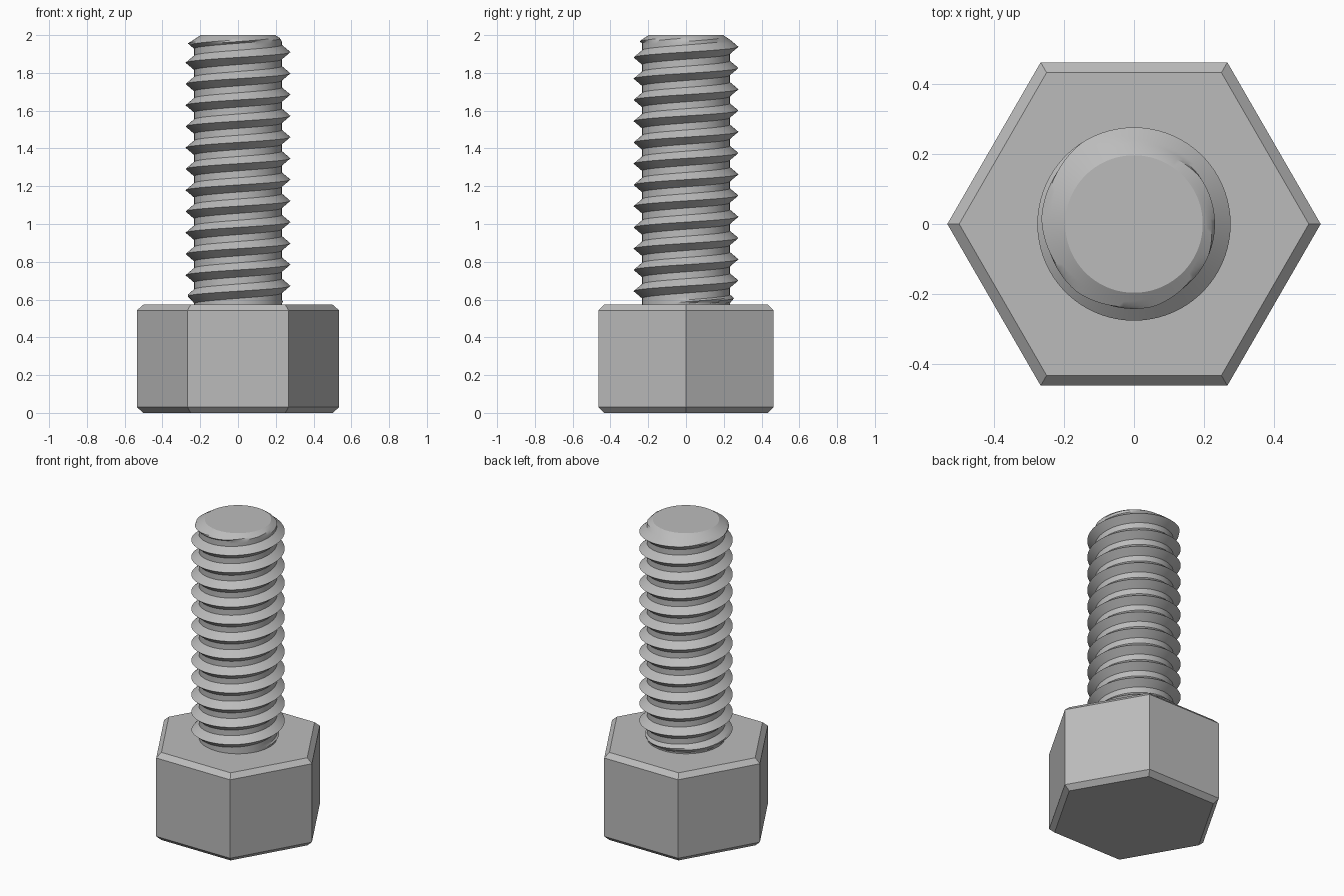
import bpy, bmesh
from math import pi, cos, sin, radians

if "Cube" in bpy.data.objects:
    bpy.data.objects.remove(bpy.data.objects["Cube"])

STEEL = (0.5, 0.5, 0.5, 1)
mat = bpy.data.materials.new("grey_steel")
mat.use_nodes = True
mat.diffuse_color = STEEL
mat.node_tree.nodes["Principled BSDF"].inputs["Base Color"].default_value = STEEL


def make_object(name, bm):
    bmesh.ops.recalc_face_normals(bm, faces=bm.faces)
    mesh = bpy.data.meshes.new(name)
    bm.to_mesh(mesh)
    bm.free()
    mesh.materials.append(mat)
    ob = bpy.data.objects.new(name, mesh)
    bpy.context.collection.objects.link(ob)
    return ob


# Hexagonal head with chamfered top and bottom rims
HEAD_TOP, HEAD_R, RIM_R, CHAMFER = 0.573, 0.535, 0.501, 0.03
bm = bmesh.new()
rings = []
for z, r in ((0, RIM_R), (CHAMFER, HEAD_R),
             (HEAD_TOP - CHAMFER, HEAD_R), (HEAD_TOP, RIM_R)):
    rings.append([bm.verts.new((r * cos(i * pi / 3), r * sin(i * pi / 3), z))
                  for i in range(6)])
for low, high in zip(rings, rings[1:]):
    for i in range(6):
        j = (i + 1) % 6
        bm.faces.new((low[i], low[j], high[j], high[i]))
bm.faces.new(rings[0][::-1])
bm.faces.new(rings[-1])
make_object("hex_head", bm)

# Threaded shaft: one right-handed helical sheet, trimmed at both ends
SEGMENTS, PITCH, TURNS = 96, 0.1125, 16
ROOT, CREST, FLANK = 0.232, 0.277, 0.038
TOP, TIP_R, CREST_Z = 2.0, 0.197, 1.91
# Height samples in one pitch, measured from the crest
steps = [-PITCH / 2] + [FLANK * i / 4 for i in range(-4, 5)]
ROWS = len(steps)


def shaft_point(col, row):
    turn, k = divmod(row, ROWS)
    offset = steps[k]
    z = CREST_Z + PITCH * (turn - TURNS + 3 + col / SEGMENTS) + offset
    r = ROOT + (CREST - ROOT) * max(0, 1 - abs(offset) / FLANK)
    z = min(max(z, HEAD_TOP - 0.01), TOP)
    r = min(r, TIP_R + (TOP - z) * 1.55)                # tip chamfer
    r = min(r, ROOT + max(0, z - HEAD_TOP - 0.01))      # thread run-out
    a = 2 * pi * col / SEGMENTS
    return r * cos(a), r * sin(a), z


bm = bmesh.new()
cols = [[bm.verts.new(shaft_point(c, r)) for r in range(ROWS * TURNS)]
        for c in range(SEGMENTS + 1)]
for a, b in zip(cols, cols[1:]):
    for r in range(ROWS * TURNS - 1):
        bm.faces.new((a[r], b[r], b[r + 1], a[r + 1]))
bmesh.ops.remove_doubles(bm, verts=bm.verts, dist=0.0003)
# Flat tip and hidden base
for level in (TOP, HEAD_TOP - 0.01):
    rim = [e for e in bm.edges if e.is_boundary
           and all(abs(v.co.z - level) < 0.001 for v in e.verts)]
    bmesh.ops.holes_fill(bm, edges=rim, sides=0)
shaft = make_object("threaded_shaft", bm)
bpy.context.view_layer.objects.active = shaft
shaft.select_set(True)
bpy.ops.object.shade_smooth_by_angle(angle=radians(30))
